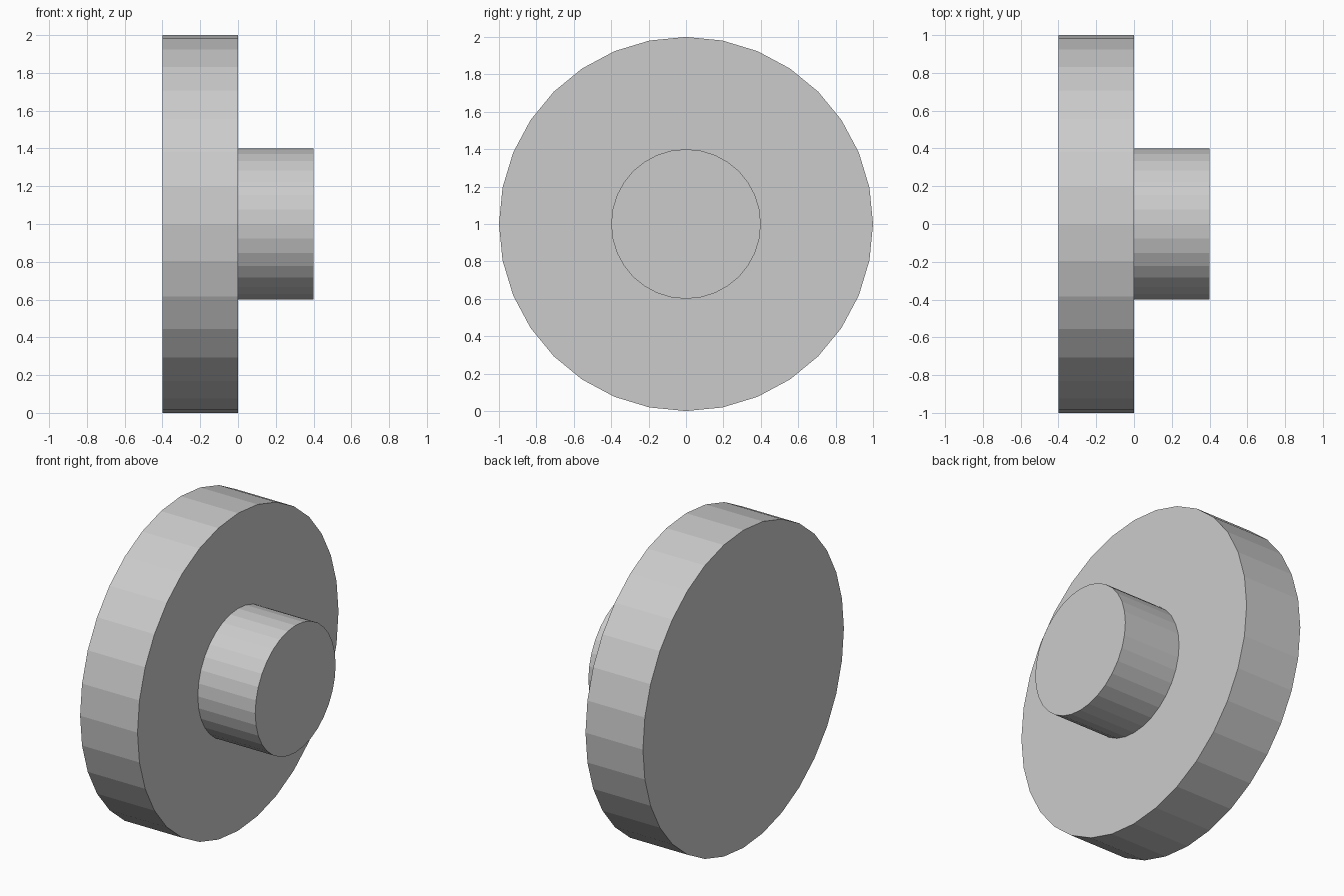
import bpy, math

if "Cube" in bpy.data.objects:
    bpy.data.objects.remove(bpy.data.objects["Cube"])


def disc(name, radius, x0, x1, sides, smooth):
    """Cylinder lying along x, centred on z = 1."""
    bpy.ops.mesh.primitive_cylinder_add(
        vertices=sides, radius=radius, depth=x1 - x0,
        location=((x0 + x1) / 2, 0, 1), rotation=(0, math.pi / 2, 0))
    obj = bpy.context.object
    obj.name = name
    bpy.ops.object.transform_apply(location=False, rotation=True, scale=True)
    if smooth:
        bpy.ops.object.shade_smooth_by_angle(angle=math.radians(30))
    return obj


# Wide flat wheel
disc("wheel", 1.0, -0.4, 0.0, 32, False)

# Narrow hub on the right face
disc("hub", 0.4, 0.0, 0.4, 32, False)
